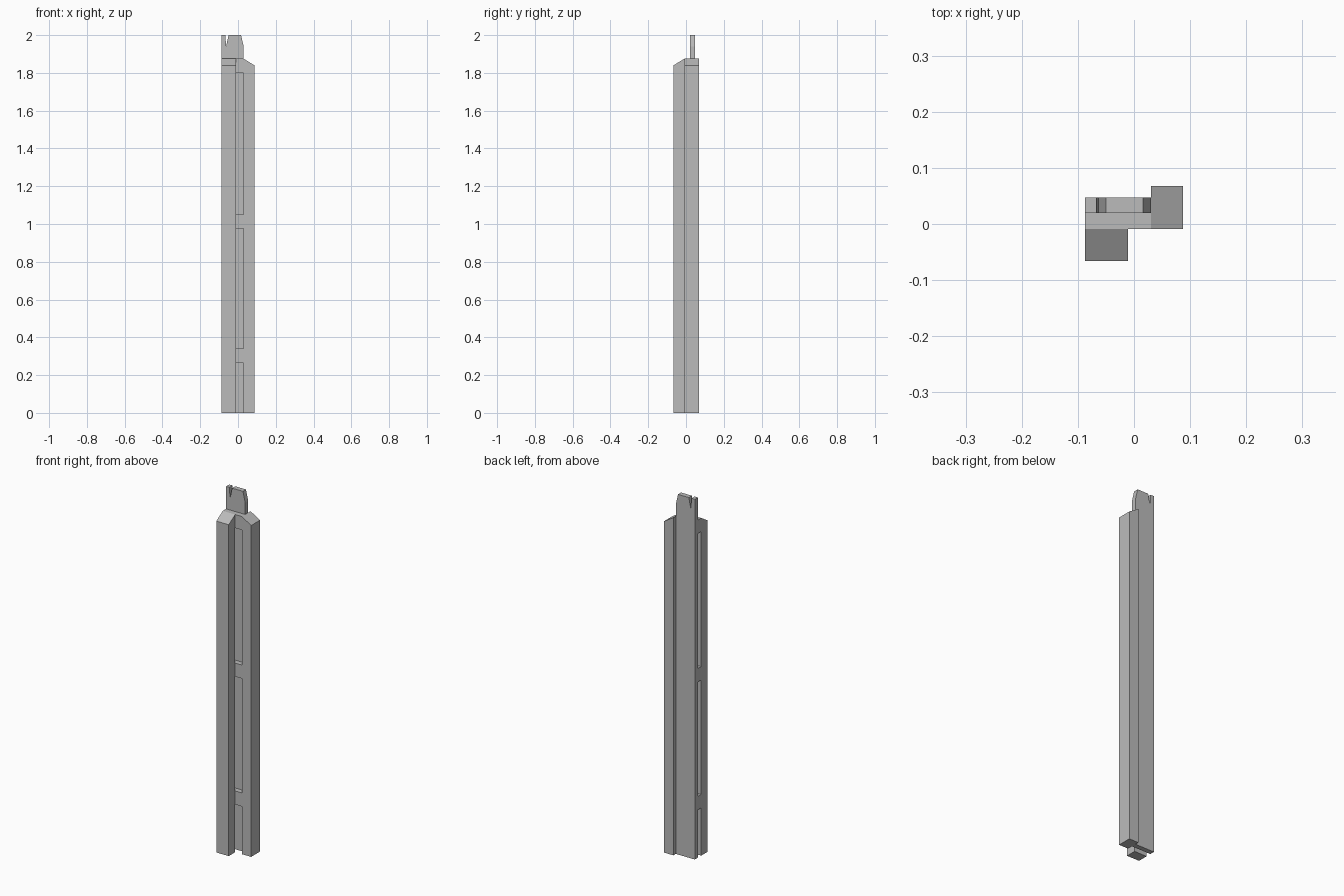
import bpy
import bmesh
from mathutils import Vector

if "Cube" in bpy.data.objects:
    bpy.data.objects.remove(bpy.data.objects["Cube"], do_unlink=True)

# One plain grey for the whole post
grey = bpy.data.materials.new("plain_grey")
grey.use_nodes = True
colour = (0.5, 0.5, 0.5, 1)
grey.diffuse_color = colour
grey.node_tree.nodes["Principled BSDF"].inputs["Base Color"].default_value = colour


def extrude(name, outline, axis, start, end):
    """Extrude a flat outline along x or y; outline pairs are (other axis, z)."""
    bm = bmesh.new()
    place = (lambda u, z: (start, u, z)) if axis == "x" else (lambda u, z: (u, start, z))
    face = bm.faces.new([bm.verts.new(place(u, z)) for u, z in outline])
    grown = bmesh.ops.extrude_face_region(bm, geom=[face])
    shift = Vector((end - start, 0, 0) if axis == "x" else (0, end - start, 0))
    verts = [v for v in grown["geom"] if isinstance(v, bmesh.types.BMVert)]
    bmesh.ops.translate(bm, verts=verts, vec=shift)
    bmesh.ops.recalc_face_normals(bm, faces=bm.faces)
    mesh = bpy.data.meshes.new(name)
    bm.to_mesh(mesh)
    bm.free()
    mesh.materials.append(grey)
    obj = bpy.data.objects.new(name, mesh)
    bpy.context.collection.objects.link(obj)
    return obj


SIDE, INNER_A, INNER_B = 0.087, -0.011, 0.03
FRONT, SEAM, PLANK, PLANK_BACK, BACK = -0.066, -0.009, 0.02, 0.047, 0.068
EAVE, SHOULDER, TOP = 1.84, 1.875, 2.0

# Front batten, its top sloping down to the front
extrude("front_batten", [(FRONT, 0), (SEAM, 0), (SEAM, SHOULDER), (FRONT, EAVE)],
        "x", -SIDE, INNER_A)

# Side batten, its top sloping down to the side
extrude("side_batten", [(INNER_B, 0), (SIDE, 0), (SIDE, EAVE), (INNER_B, SHOULDER)],
        "y", SEAM, BACK)

# Back plank with a notched, clipped tip
extrude("back_plank",
        [(-SIDE, 0), (INNER_B, 0), (INNER_B, 1.94), (0.016, TOP), (-0.05, TOP),
         (-0.063, 1.94), (-0.067, TOP), (-SIDE, TOP)],
        "y", PLANK, PLANK_BACK)

# Spacers that leave open slots between the plank and the front batten
for name, low, high in (("lower_spacer", 0.265, 0.34),
                        ("middle_spacer", 0.975, 1.05),
                        ("upper_spacer", 1.80, SHOULDER)):
    extrude(name, [(-SIDE, low), (INNER_B, low), (INNER_B, high), (-SIDE, high)],
            "y", SEAM, PLANK)
